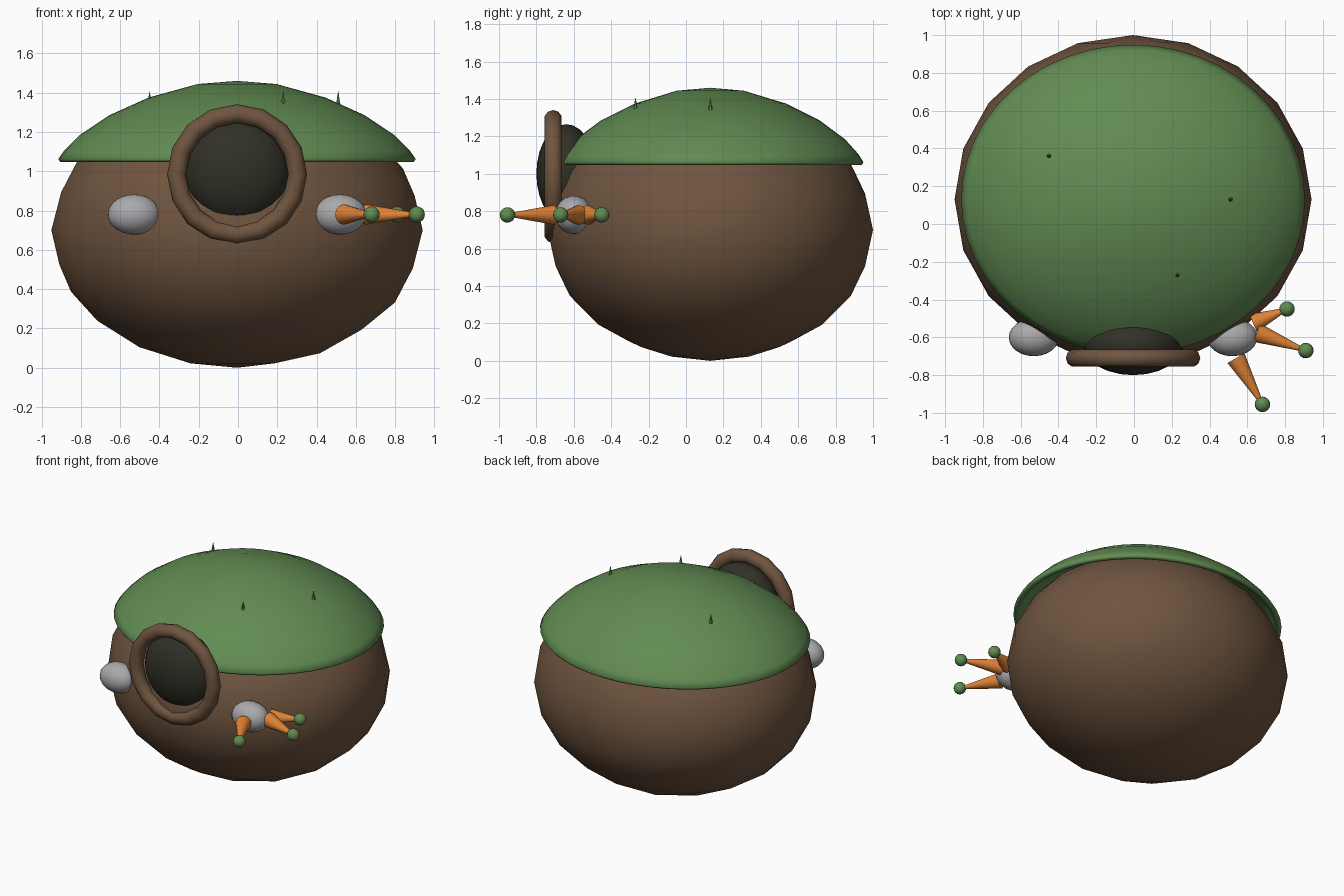
import bpy, bmesh, math
from mathutils import Vector

if "Cube" in bpy.data.objects:
    bpy.data.objects.remove(bpy.data.objects["Cube"])

CX, CY = -0.005, 0.13   # house axis


def material(name, rgb):
    m = bpy.data.materials.new(name)
    m.use_nodes = True
    m.diffuse_color = (*rgb, 1)
    bsdf = m.node_tree.nodes["Principled BSDF"]
    bsdf.inputs["Base Color"].default_value = (*rgb, 1)
    bsdf.inputs["Roughness"].default_value = 0.8
    return m


BROWN = material("earth_brown", (0.16, 0.09, 0.05))
GREEN = material("grass_green", (0.12, 0.26, 0.085))
DARK = material("dark_opening", (0.03, 0.03, 0.02))
GREY = material("window_grey", (0.4, 0.4, 0.42))
ORANGE = material("carrot_orange", (0.75, 0.23, 0.04))


def finish(name, mat, angle=180):
    ob = bpy.context.object
    ob.name = name
    ob.data.materials.append(mat)
    bpy.ops.object.transform_apply(location=False, rotation=True, scale=True)
    bpy.ops.object.shade_smooth_by_angle(angle=math.radians(angle))
    return ob


def ellipsoid(name, mat, loc, radii, segments=24, rings=14):
    bpy.ops.mesh.primitive_uv_sphere_add(segments=segments, ring_count=rings, location=loc)
    bpy.context.object.scale = radii
    return finish(name, mat)


def cone(name, mat, base, tip, r1, r2=0.0, sides=16):
    base, tip = Vector(base), Vector(tip)
    axis = tip - base
    bpy.ops.mesh.primitive_cone_add(vertices=sides, radius1=r1, radius2=r2,
                                    depth=axis.length, location=(base + tip) / 2)
    bpy.context.object.rotation_euler = axis.to_track_quat("Z", "Y").to_euler()
    return finish(name, mat, 50)


# Rounded earth body
bpy.ops.mesh.primitive_ico_sphere_add(subdivisions=3, radius=1, location=(CX, CY, 0.7))
bpy.context.object.scale = (0.945, 0.87, 0.7)
finish("body", BROWN)

# Hollow grass roof, spun from a profile with a rounded rim
profile = [(0, 1.46), (0.2, 1.444), (0.45, 1.375), (0.65, 1.285), (0.8, 1.185),
           (0.88, 1.105), (0.91, 1.062), (0.9, 1.048), (0.875, 1.05),
           (0.85, 1.09), (0.78, 1.16), (0.63, 1.26), (0.43, 1.35), (0, 1.43)]
bm = bmesh.new()
verts = [bm.verts.new((r, 0, z)) for r, z in profile]
edges = [bm.edges.new(pair) for pair in zip(verts, verts[1:])]
bmesh.ops.spin(bm, geom=verts + edges, cent=(0, 0, 0), axis=(0, 0, 1),
               angle=math.tau, steps=48, use_merge=True)
bmesh.ops.remove_doubles(bm, verts=bm.verts, dist=0.0005)
bmesh.ops.recalc_face_normals(bm, faces=bm.faces)
mesh = bpy.data.meshes.new("roof")
bm.to_mesh(mesh)
bm.free()
roof = bpy.data.objects.new("roof", mesh)
bpy.context.collection.objects.link(roof)
bpy.ops.object.select_all(action="DESELECT")
roof.select_set(True)
bpy.context.view_layer.objects.active = roof
roof.location = (CX, CY, 0)
roof.scale = (1, 0.9, 1)
finish("roof", GREEN)

# Small grass blades poking out of the roof
for i, (x, y) in enumerate([(0.51, 0.13), (0.23, -0.27), (-0.45, 0.36)]):
    cone(f"grass_blade_{i + 1}", GREEN, (x, y, 1.3), (x, y, 1.41), 0.02, sides=6)

# Round doorway with its frame
ellipsoid("doorway", DARK, (CX, -0.64, 1.0), (0.265, 0.16, 0.265))
bpy.ops.mesh.primitive_torus_add(major_segments=16, minor_segments=10, major_radius=0.308,
                                 minor_radius=0.048, location=(CX, -0.71, 0.985),
                                 rotation=(math.pi / 2, 0, 0))
finish("door_frame", BROWN)

# Windows on both sides of the door
for side, sx in (("left", 1), ("right", -1)):
    ellipsoid(f"{side}_window", GREY, (CX + sx * 0.525, -0.6, 0.78), (0.133, 0.1, 0.102))

# Carrots fanning out of the left window, with leafy tips
for i, (base, tip) in enumerate([((0.54, -0.71), (0.68, -0.955)),
                                 ((0.65, -0.575), (0.91, -0.67)),
                                 ((0.63, -0.525), (0.81, -0.45))]):
    cone(f"carrot_{i + 1}", ORANGE, (*base, 0.78), (*tip, 0.78), 0.052, 0.008)
    ellipsoid(f"carrot_leaf_{i + 1}", GREEN, (*tip, 0.78), (0.041, 0.041, 0.041), 16, 10)
